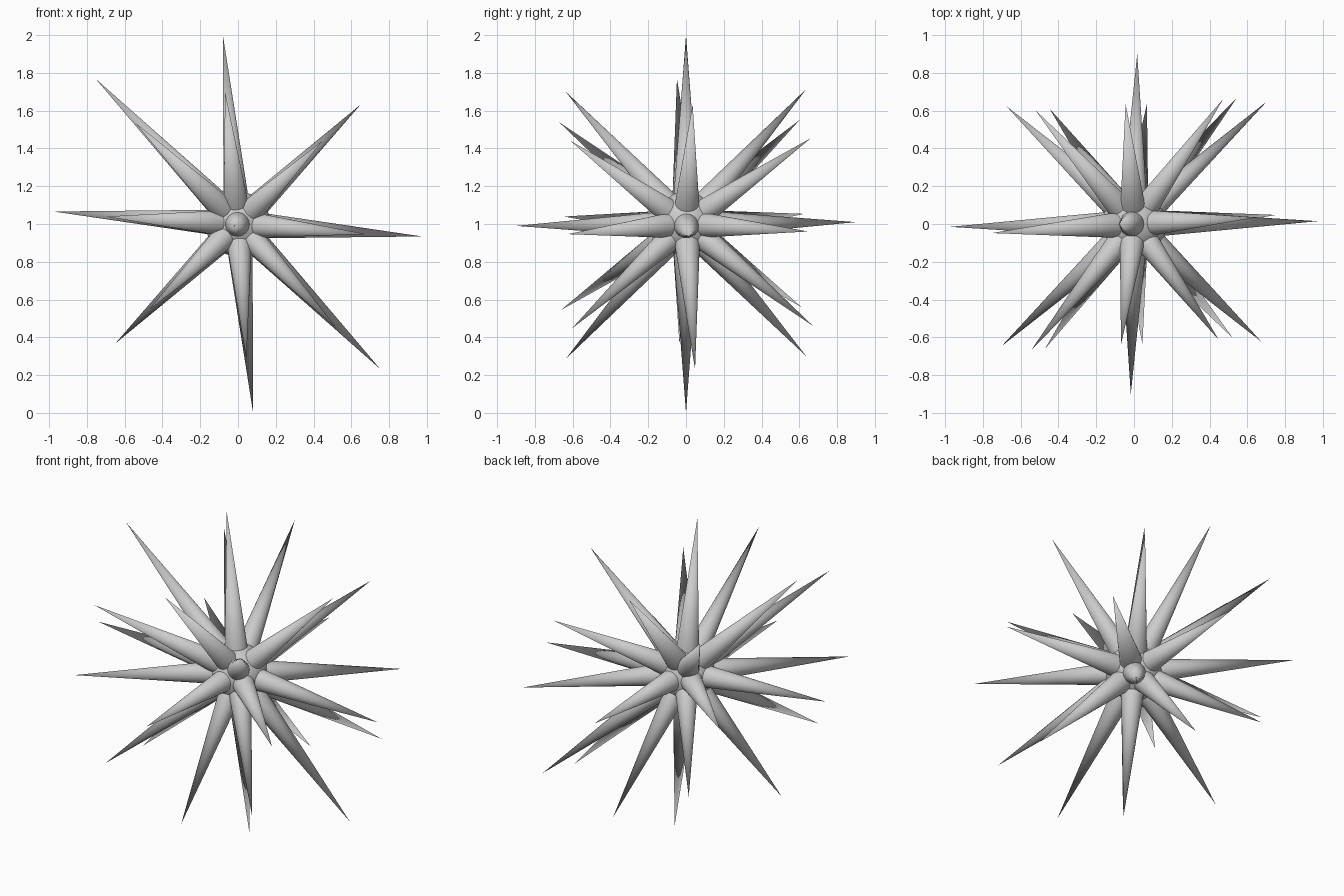
import bpy
from mathutils import Vector

if "Cube" in bpy.data.objects:
    bpy.data.objects.remove(bpy.data.objects["Cube"])

CENTRE = Vector((0, 0, 1))
ROOT_RADIUS = 0.077


def smooth(name):
    obj = bpy.context.object
    obj.name = name
    bpy.ops.object.shade_smooth_by_angle()
    return obj


# round core
bpy.ops.mesh.primitive_uv_sphere_add(segments=48, ring_count=24, radius=0.172, location=CENTRE)
smooth("core")


# one tapering spike from the centre to its tip
def spike(tip, name):
    start = tip * 0.08
    length = (tip - start).length
    bpy.ops.mesh.primitive_cone_add(vertices=32, radius1=ROOT_RADIUS * 0.92, radius2=0,
                                    depth=length, location=CENTRE + (start + tip) / 2)
    bpy.context.object.rotation_euler = tip.to_track_quat('Z', 'Y').to_euler()
    smooth(name)


# slightly skewed ring of main directions, plus the front-back axis
ring = [Vector((0.975, 0.015, -0.066)), Vector((0.65, 0.035, 0.633)),
        Vector((-0.08, 0.0, 1.0)), Vector((-0.755, -0.048, 0.77))]
pole = Vector((0.017, 0.9, 0.01))
half = 0.5 ** 0.5

tips = [pole]
for d in ring:
    tips += [d, (d + pole) * half, (d - pole) * half]

# every spike has an opposite twin
for i, t in enumerate(tips):
    spike(t, f"spike_{i}")
    spike(-t, f"spike_{i}_opposite")
